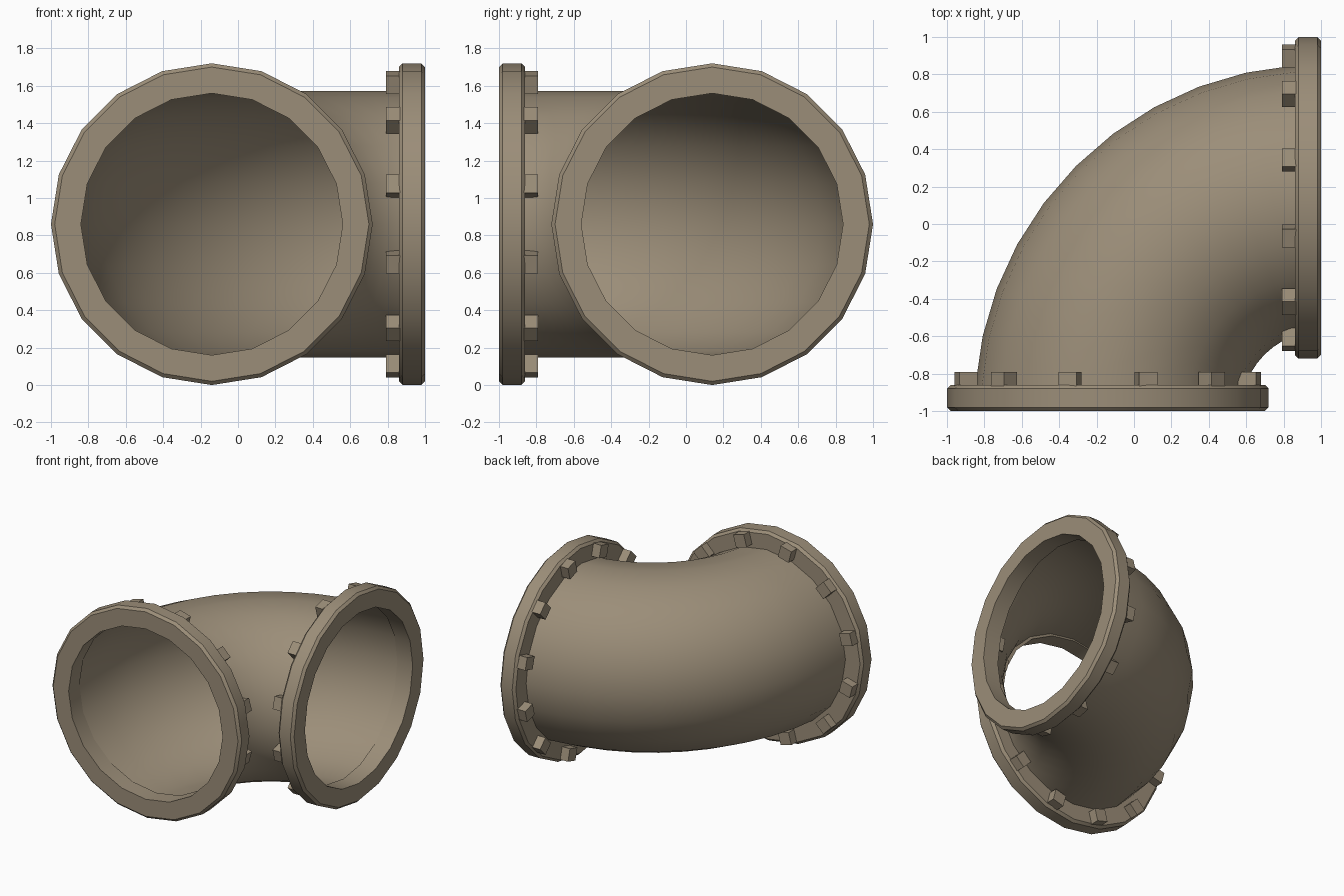
import bpy, bmesh
from math import sin, cos, pi, radians
from mathutils import Vector

if "Cube" in bpy.data.objects:
    bpy.data.objects.remove(bpy.data.objects["Cube"])

SIDES = 20
CENTRE_Z = 0.86
BEND = 1.14            # radius of the elbow's centre line
PIPE_R = 0.713
UP = Vector((0, 0, 1))
CORNER = Vector((1, -1, CENTRE_Z))   # centre of the bend

metal = bpy.data.materials.new("dull bronze")
colour = (0.33, 0.27, 0.19, 1)
metal.use_nodes = True
metal.diffuse_color = colour
metal.node_tree.nodes["Principled BSDF"].inputs["Base Color"].default_value = colour
metal.node_tree.nodes["Principled BSDF"].inputs["Roughness"].default_value = 0.7


def finish(bm, name, angle):
    bmesh.ops.recalc_face_normals(bm, faces=bm.faces)
    mesh = bpy.data.meshes.new(name)
    bm.to_mesh(mesh)
    bm.free()
    mesh.materials.append(metal)
    obj = bpy.data.objects.new(name, mesh)
    bpy.context.collection.objects.link(obj)
    bpy.ops.object.select_all(action="DESELECT")
    obj.select_set(True)
    bpy.context.view_layer.objects.active = obj
    bpy.ops.object.shade_smooth_by_angle(angle=radians(angle))
    return obj


def ring(bm, centre, side, radius):
    return [bm.verts.new(centre + radius * (cos(a) * side + sin(a) * UP))
            for a in (2 * pi * i / SIDES for i in range(SIDES))]


def bridge(bm, a, b):
    for i in range(SIDES):
        j = (i + 1) % SIDES
        bm.faces.new((a[i], a[j], b[j], b[i]))


# Curved pipe wall, swept round the bend between the flanges
bm = bmesh.new()
steps, start = 10, 4.35
rings = []
for k in range(steps + 1):
    t = radians(start + (90 - 2 * start) * k / steps)
    outward = Vector((-cos(t), sin(t), 0))
    rings.append(ring(bm, CORNER + BEND * outward, outward, PIPE_R))
for a, b in zip(rings, rings[1:]):
    bridge(bm, a, b)
finish(bm, "elbow_pipe", 60)


def make_flange(name, face, inward, side):
    """Bevelled ring with square bolts on its back; face is the mouth centre."""
    bm = bmesh.new()
    profile = [(0.70, 0), (0.84, 0), (0.86, 0.02), (0.86, 0.12), (0.84, 0.14), (0.70, 0.14)]
    loops = [ring(bm, face + inward * d, side, r) for r, d in profile]
    for a, b in zip(loops, loops[1:] + loops[:1]):
        bridge(bm, a, b)
    finish(bm, name + "_flange", 30)

    # Twelve bolt heads turned to face the pipe axis
    bm = bmesh.new()
    for i in range(12):
        a = radians(15 + 30 * i)
        radial = cos(a) * side + sin(a) * UP
        across = -sin(a) * side + cos(a) * UP
        middle = face + inward * 0.17 + radial * 0.785
        cube = bmesh.ops.create_cube(bm, size=1)["verts"]
        for v in cube:
            v.co = middle + radial * v.co.x * 0.1 + across * v.co.y * 0.1 + inward * v.co.z * 0.08
    finish(bm, name + "_bolts", 30)


make_flange("front", CORNER + Vector((-BEND, 0, 0)), Vector((0, 1, 0)), Vector((-1, 0, 0)))
make_flange("left", CORNER + Vector((0, BEND, 0)), Vector((-1, 0, 0)), Vector((0, 1, 0)))
